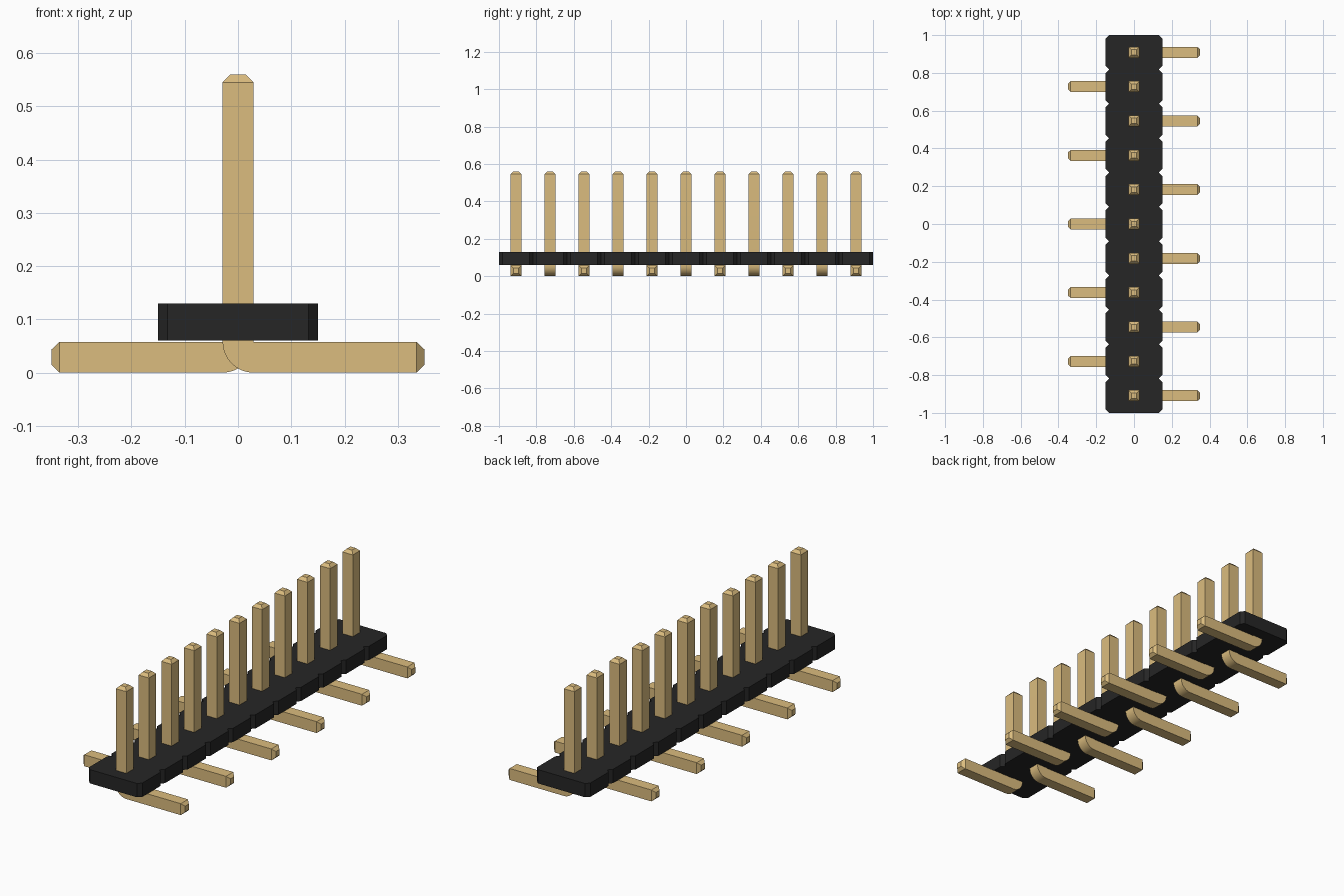
import bpy, bmesh, math

if "Cube" in bpy.data.objects:
    bpy.data.objects.remove(bpy.data.objects["Cube"], do_unlink=True)

PINS = 11
PITCH = 2 / PINS
HALF = 0.029       # half thickness of a pin
TIP = 0.0145       # half thickness at the tapered ends
BODY_X = 0.15      # half width of the housing
CHAMFER = 0.018
BODY_Z = (0.06, 0.13)


def make_material(name, color, roughness):
    mat = bpy.data.materials.new(name)
    mat.use_nodes = True
    mat.diffuse_color = (*color, 1)
    shader = mat.node_tree.nodes["Principled BSDF"]
    shader.inputs["Base Color"].default_value = (*color, 1)
    shader.inputs["Roughness"].default_value = roughness
    return mat


def mesh_from(bm, name, mat):
    bmesh.ops.recalc_face_normals(bm, faces=bm.faces)
    mesh = bpy.data.meshes.new(name)
    bm.to_mesh(mesh)
    bm.free()
    mesh.materials.append(mat)
    return mesh


def add_object(name, mesh):
    obj = bpy.data.objects.new(name, mesh)
    bpy.context.collection.objects.link(obj)
    return obj


black = make_material("black plastic", (0.019, 0.019, 0.019), 0.5)
gold = make_material("gold metal", (0.709, 0.504, 0.210), 0.5)

# Housing: a notched outline, one chamfered segment per pin, extruded upward
right_side = []
for i in range(PINS):
    y0, y1 = -1 + i * PITCH, -1 + (i + 1) * PITCH
    inner = BODY_X - CHAMFER
    if i == 0:
        right_side.append((inner, y0))
    right_side += [(BODY_X, y0 + CHAMFER), (BODY_X, y1 - CHAMFER), (inner, y1)]
outline = right_side + [(-x, y) for x, y in reversed(right_side)]

bm = bmesh.new()
base = bm.faces.new([bm.verts.new((x, y, BODY_Z[0])) for x, y in outline])
top = bmesh.ops.extrude_face_region(bm, geom=[base], use_keep_orig=True)
bmesh.ops.translate(bm, vec=(0, 0, BODY_Z[1] - BODY_Z[0]),
                    verts=[g for g in top["geom"] if isinstance(g, bmesh.types.BMVert)])
add_object("housing", mesh_from(bm, "housing", black))

# Pin: square sections (inner point, outer point, half depth) along an L-shaped path
sections = [((TIP, 0.56), (-TIP, 0.56), TIP),
            ((HALF, 0.545), (-HALF, 0.545), HALF)]
BEND = 8
for k in range(BEND + 1):
    a = math.pi / 2 * k / BEND
    outer = (HALF - 2 * HALF * math.cos(a), 2 * HALF - 2 * HALF * math.sin(a))
    sections.append(((HALF, 2 * HALF), outer, HALF))
sections += [((0.335, 2 * HALF), (0.335, 0), HALF),
             ((0.35, HALF + TIP), (0.35, HALF - TIP), TIP)]

bm = bmesh.new()
rings = []
for (xi, zi), (xo, zo), h in sections:
    corners = [(xi, -h, zi), (xi, h, zi), (xo, h, zo), (xo, -h, zo)]
    rings.append([bm.verts.new(c) for c in corners])
for a, b in zip(rings, rings[1:]):
    for j in range(4):
        n = (j + 1) % 4
        bm.faces.new((a[j], a[n], b[n], b[j]))
bm.faces.new(rings[0])
bm.faces.new(rings[-1])
bmesh.ops.remove_doubles(bm, verts=bm.verts, dist=1e-5)
pin_mesh = mesh_from(bm, "pin", gold)

# Row of pins, feet alternating left and right
pins = []
for i in range(PINS):
    pin = add_object(f"pin_{i + 1:02d}", pin_mesh)
    pin.location.y = -1 + (i + 0.5) * PITCH
    pin.rotation_euler.z = math.pi * (i % 2)
    pins.append(pin)

# Smooth only the rounded bend
for obj in bpy.context.selected_objects:
    obj.select_set(False)
pins[0].select_set(True)
bpy.context.view_layer.objects.active = pins[0]
bpy.ops.object.shade_smooth_by_angle(angle=math.radians(30))
